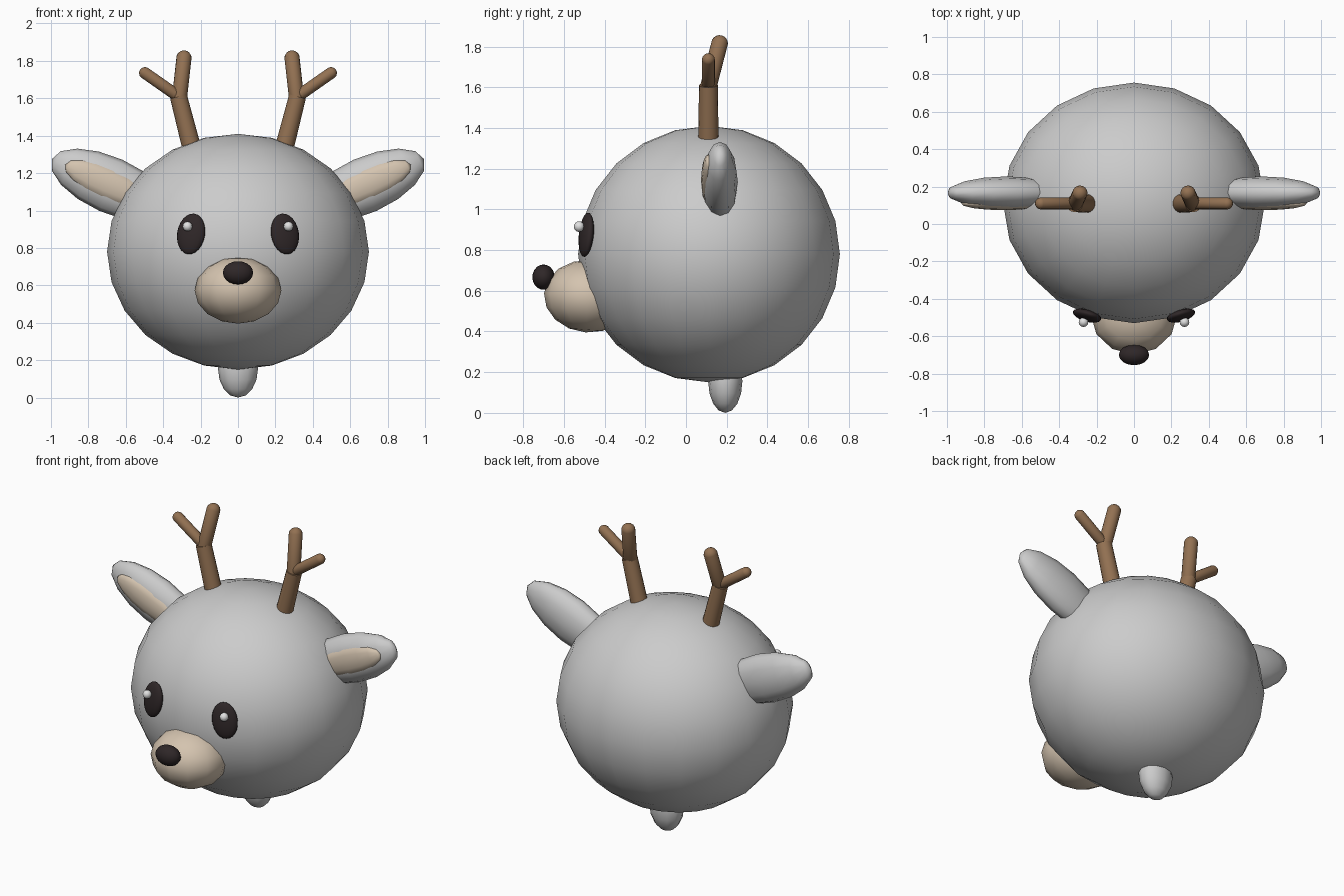
import bpy
import bmesh
from math import radians
from mathutils import Vector, Matrix, Euler

cube = bpy.data.objects.get("Cube")
if cube:
    bpy.data.objects.remove(cube, do_unlink=True)


def material(name, rgb):
    mat = bpy.data.materials.new(name)
    mat.use_nodes = True
    color = (*rgb, 1)
    mat.diffuse_color = color
    mat.node_tree.nodes["Principled BSDF"].inputs["Base Color"].default_value = color
    return mat


GREY = material("soft grey", (0.6, 0.6, 0.6))
CREAM = material("cream", (0.66, 0.55, 0.43))
DARK = material("near black", (0.028, 0.02, 0.021))
BROWN = material("antler brown", (0.29, 0.165, 0.085))
WHITE = material("eye white", (0.75, 0.75, 0.75))


def finish(name, bm, mat, matrix):
    """Turn a bmesh into a smooth object with sharp edges kept."""
    bm.transform(matrix)
    mesh = bpy.data.meshes.new(name)
    bm.to_mesh(mesh)
    bm.free()
    mesh.materials.append(mat)
    mesh.shade_smooth()
    mesh.set_sharp_from_angle(angle=radians(60))
    obj = bpy.data.objects.new(name, mesh)
    bpy.context.collection.objects.link(obj)
    return obj


def ellipsoid(name, center, radii, mat, turn=(0, 0, 0), segments=12, rings=8):
    bm = bmesh.new()
    bmesh.ops.create_uvsphere(bm, u_segments=segments, v_segments=rings, radius=1)
    rotation = Euler([radians(a) for a in turn]).to_matrix().to_4x4()
    matrix = Matrix.Translation(center) @ rotation @ Matrix.Diagonal((*radii, 1))
    return finish(name, bm, mat, matrix)


def along(start, end):
    """Matrix that sets the z axis on the line from start to end."""
    axis = Vector(end) - Vector(start)
    return Matrix.Translation(start) @ axis.to_track_quat("Z", "Y").to_matrix().to_4x4()


def capsule(name, start, end, radius, mat):
    bm = bmesh.new()
    bmesh.ops.create_uvsphere(bm, u_segments=16, v_segments=9, radius=radius)
    length = (Vector(end) - Vector(start)).length
    for v in bm.verts:
        if v.co.z > 0:
            v.co.z += length
    return finish(name, bm, mat, along(start, end))


def post(name, start, end, r1, r2, mat):
    bm = bmesh.new()
    length = (Vector(end) - Vector(start)).length
    bmesh.ops.create_cone(bm, cap_ends=True, segments=16, radius1=r1, radius2=r2, depth=length)
    return finish(name, bm, mat, along(start, end) @ Matrix.Translation((0, 0, length / 2)))


# Head, muzzle, nose and tail
ellipsoid("head", (0, 0.113, 0.78), (0.7, 0.643, 0.63), GREY, segments=20, rings=12)
ellipsoid("muzzle", (0, -0.48, 0.573), (0.232, 0.218, 0.178), CREAM, turn=(-4, 0, 0))
ellipsoid("nose", (0, -0.7, 0.667), (0.081, 0.055, 0.062), DARK, segments=16, rings=10)
ellipsoid("tail", (0, 0.193, 0.155), (0.107, 0.084, 0.155), GREY)

# Mirrored parts
for side, s in (("left", 1), ("right", -1)):
    # Eyes with highlights
    ellipsoid(f"{side}_eye", (s * 0.251, -0.49, 0.875), (0.078, 0.03, 0.11), DARK,
              turn=(-7, -7 * s, 18 * s), segments=16, rings=12)
    ellipsoid(f"{side}_eye_highlight", (s * 0.27, -0.525, 0.915), (0.026, 0.026, 0.026), WHITE)

    # Ears with cream insides
    ellipsoid(f"{side}_ear", (s * 0.68, 0.167, 1.135), (0.15, 0.0875, 0.345), GREY,
              turn=(0, 66 * s, 0))
    ellipsoid(f"{side}_inner_ear", (s * 0.70, 0.11, 1.145), (0.085, 0.036, 0.245), CREAM,
              turn=(0, 66 * s, 0))

    # Antlers: trunk, upper tine and outer tine
    fork = (s * 0.318, 0.11, 1.61)
    post(f"{side}_antler_trunk", (s * 0.252, 0.11, 1.352), fork, 0.05, 0.046, BROWN)
    capsule(f"{side}_antler_upper_tine", (s * 0.312, 0.112, 1.61), (s * 0.289, 0.165, 1.815),
            0.041, BROWN)
    capsule(f"{side}_antler_outer_tine", fork, (s * 0.497, 0.11, 1.735), 0.032, BROWN)
